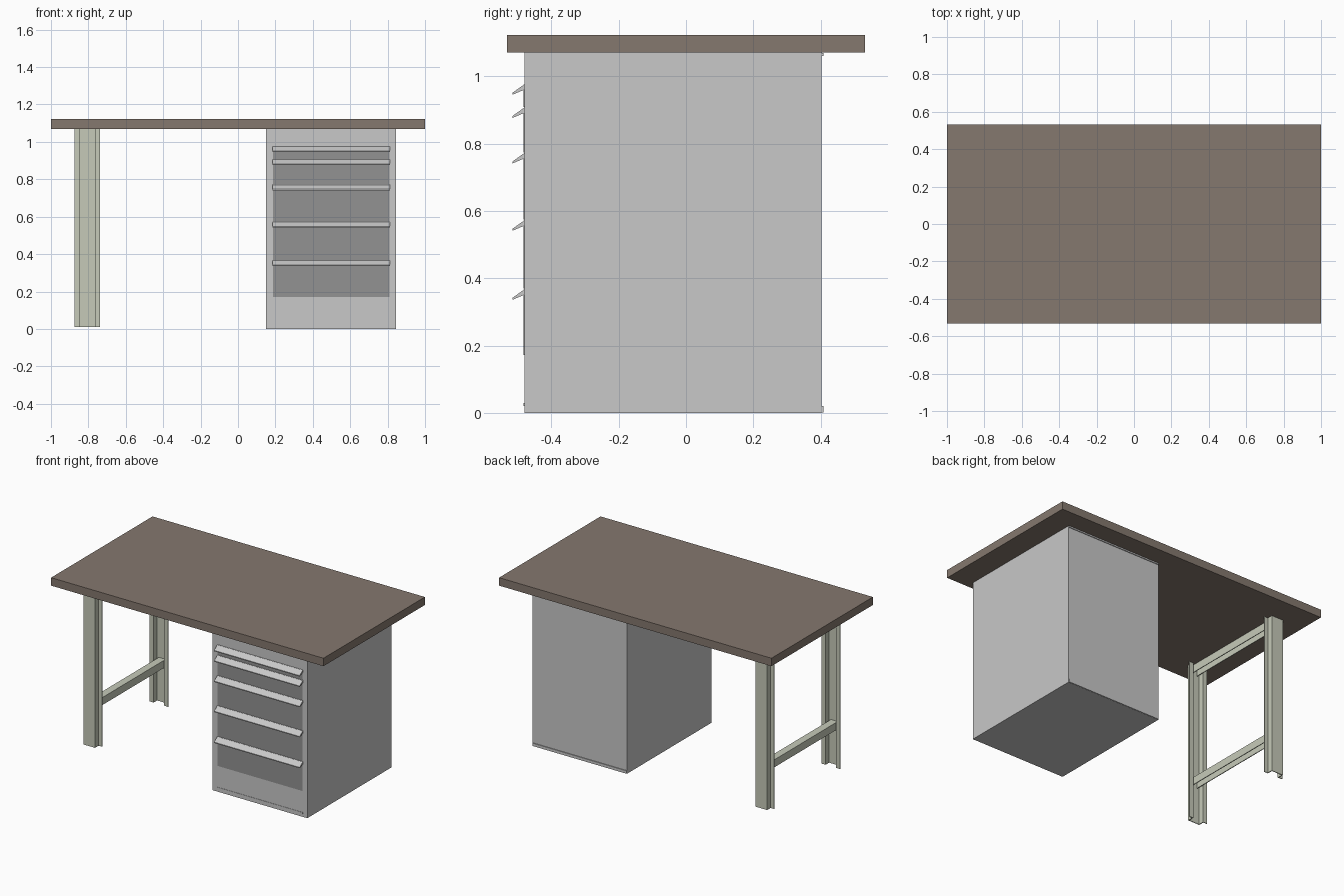
import bpy

if "Cube" in bpy.data.objects:
    bpy.data.objects.remove(bpy.data.objects["Cube"])


def srgb(r, g, b):
    lin = [((c / 255 + 0.055) / 1.055) ** 2.4 for c in (r, g, b)]
    return (*lin, 1.0)


def material(name, rgb):
    m = bpy.data.materials.new(name)
    m.diffuse_color = srgb(*rgb)
    m.use_nodes = True
    m.node_tree.nodes["Principled BSDF"].inputs["Base Color"].default_value = m.diffuse_color
    return m


BROWN = material("brown_worktop", (133, 120, 110))
GREY = material("light_grey_metal", (200, 200, 200))
DARK = material("dark_grey_drawer", (146, 146, 146))
GREEN = material("pale_green_steel", (198, 202, 185))


def prism(name, profile, mat, place):
    """Extrude a closed profile; place(a, b, end) maps it to 3D, end is 0 or 1."""
    n = len(profile)
    verts = [place(a, b, e) for e in (0, 1) for a, b in profile]
    faces = [tuple(range(n)), tuple(range(2 * n - 1, n - 1, -1))]
    faces += [(i, i + n, (i + 1) % n + n, (i + 1) % n) for i in range(n)]
    me = bpy.data.meshes.new(name)
    me.from_pydata(verts, [], faces)
    # keep the normals pointing outwards
    import bmesh
    bm = bmesh.new()
    bm.from_mesh(me)
    bmesh.ops.recalc_face_normals(bm, faces=bm.faces)
    bm.to_mesh(me)
    bm.free()
    me.materials.append(mat)
    ob = bpy.data.objects.new(name, me)
    bpy.context.collection.objects.link(ob)
    return ob


def box(name, x, y, z, mat):
    rect = [(x[0], y[0]), (x[1], y[0]), (x[1], y[1]), (x[0], y[1])]
    return prism(name, rect, mat, lambda a, b, e: (a, b, z[e]))


# worktop
box("worktop", (-1, 1), (-0.532, 0.532), (1.07, 1.123), BROWN)

# cabinet body with thin lips along the back edges
box("cabinet_body", (0.15, 0.845), (-0.48, 0.403), (0, 1.07), GREY)
box("back_bottom_lip", (0.152, 0.843), (0.403, 0.408), (0.001, 0.02), GREY)
box("back_top_lip", (0.152, 0.843), (0.403, 0.408), (1.06, 1.069), GREY)
box("plinth_strip", (0.185, 0.812), (-0.482, -0.48), (0.02, 0.03), GREY)

# drawer fronts, each with a slanted pull along its top edge
levels = [0.17, 0.367, 0.572, 0.772, 0.907, 0.976]
for i, (low, top) in enumerate(zip(levels, levels[1:]), 1):
    box(f"drawer_front_{i}", (0.187, 0.81), (-0.482, -0.48),
        (low + 0.002, top - 0.001), DARK)
    pull = [(-0.48, top), (-0.515, top - 0.025), (-0.515, top - 0.031),
            (-0.48, top - 0.016)]
    prism(f"drawer_pull_{i}", pull, GREY,
          lambda a, b, e: ((0.185, 0.813)[e], a, b))

# legs: hat-section channels, open towards each other
T = 0.005
D = 0.042
CX = -0.806
half = [(0.043, 0), (0.043, D - T), (0.069, D - T), (0.069, D),
        (0.043 - T, D), (0.043 - T, T)]
hat = half + [(-a, b) for a, b in reversed(half)]
for name, y0, s in (("front_leg", -0.41, 1), ("back_leg", 0.362, -1)):
    prism(name, hat, GREEN,
          lambda a, b, e: (CX + a, y0 + s * b, (0.01, 1.07)[e]))

# cross rails: channels open underneath, joining the two legs
W, H = 0.025, 0.05
rail = [(-W, 0), (-W, H), (W, H), (W, 0), (W - T, 0), (W - T, H - T),
        (T - W, H - T), (T - W, 0)]
for name, z0 in (("lower_rail", 0.25), ("upper_rail", 1.018)):
    prism(name, rail, GREEN,
          lambda a, b, e: (CX + a, (-0.405, 0.357)[e], z0 + b))
